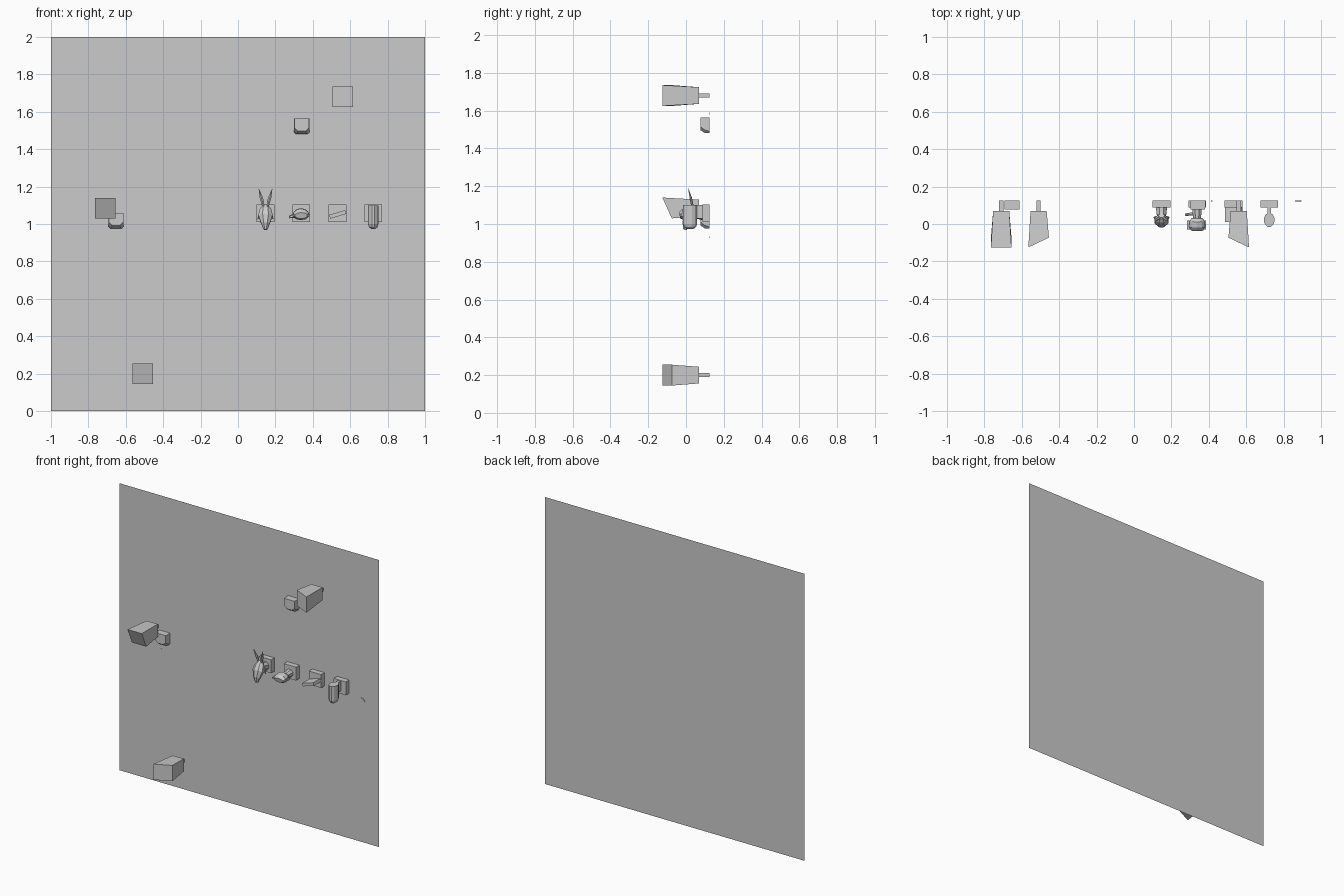
import bpy, bmesh, math
from mathutils import Vector, Matrix

if "Cube" in bpy.data.objects:
    bpy.data.objects.remove(bpy.data.objects["Cube"])

WALL = 0.125

def make(name, verts, faces):
    me = bpy.data.meshes.new(name)
    me.from_pydata(verts, [], faces)
    bm = bmesh.new()
    bm.from_mesh(me)
    if len(faces) > 1:
        bmesh.ops.recalc_face_normals(bm, faces=bm.faces)
    bm.to_mesh(me)
    bm.free()
    ob = bpy.data.objects.new(name, me)
    bpy.context.collection.objects.link(ob)
    return ob

def loft(name, rings):
    """Skin closed rings of equal size and cap both ends."""
    n = len(rings[0])
    verts = [v for r in rings for v in r]
    faces = [(k*n+i, k*n+(i+1) % n, (k+1)*n+(i+1) % n, (k+1)*n+i)
             for k in range(len(rings)-1) for i in range(n)]
    faces += [tuple(range(n)), tuple(range((len(rings)-1)*n, len(rings)*n))]
    return make(name, verts, faces)

def box(name, x0, x1, y0, y1, z0, z1, tilt=0):
    c = Vector(((x0+x1)/2, (y0+y1)/2, (z0+z1)/2))
    rot = Matrix.Rotation(tilt, 3, 'Y')
    ring = lambda y: [c + rot @ (Vector((x, y, z)) - c) for x, z in ((x0, z0), (x1, z0), (x1, z1), (x0, z1))]
    return loft(name, [ring(y0), ring(y1)])

def tube(name, stations, sides=8):
    """Stations: (centre, radius x, radius across); follows the path in the yz plane."""
    rings = []
    for i, (c, rx, rt) in enumerate(stations):
        a, b = Vector(stations[max(i-1, 0)][0]), Vector(stations[min(i+1, len(stations)-1)][0])
        d = (b - a).normalized()
        u = Vector((1, 0, 0))
        u = (u - d * u.dot(d)).normalized()
        w = d.cross(u)
        rings.append([Vector(c) + u*rx*math.cos(t) + w*rt*math.sin(t)
                      for t in (2*math.pi*(k+.5)/sides for k in range(sides))])
    return loft(name, rings)

# wall panel
make("wall", [(-1, WALL, 0), (1, WALL, 0), (1, WALL, 2), (-1, WALL, 2)], [(0, 1, 2, 3)])

# hooded wall cameras: front corner depths ordered bottom-left, bottom-right, top-right, top-left
def camera(x, z, depths):
    sq = ((-1, -1), (1, -1), (1, 1), (-1, 1))
    back = [(x+.043*a, .07, z+.044*b) for a, b in sq]
    front = [(x+.055*a, d, z+.055*b) for (a, b), d in zip(sq, depths)]
    loft("camera_housing", [back, front])
    box("camera_stem", x-.011, x+.011, .07, WALL, z-.011, z+.011)

camera(-.71, 1.085, (-.075, -.075, -.125, -.125))
camera(-.51, .20, (-.125, -.073, -.073, -.125))
camera(.56, 1.68, (-.073, -.125, -.125, -.073))

# small wall boxes with chamfered lower corners
def wall_box(x, z):
    def ring(y, w, b, c):
        return [(x-w, y, z+.042), (x+w, y, z+.042), (x+w, y, z-b+c), (x+w-c, y, z-b),
                (x-w+c, y, z-b), (x-w, y, z-b+c)]
    loft("wall_box", [ring(WALL, .041, .042, .01), ring(.10, .041, .042, .016), ring(.077, .039, .026, .018)])

wall_box(-.652, 1.018)
wall_box(.341, 1.523)

# mounting plaques
for x in (.147, .339, .532, .723):
    box("plaque", x-.047, x+.047, .088, WALL, 1.01, 1.103)

# mounted hare head: neck, head and two ears
tube("hare_neck", [((.147, .09, 1.05), .032, .032), ((.147, .04, 1.06), .026, .028)])
tube("hare_head", [((.147, .045, 1.098), .016, .014), ((.147, .03, 1.075), .034, .028),
                   ((.147, .015, 1.045), .041, .031), ((.147, .0, 1.005), .026, .021),
                   ((.147, -.005, .97), .01, .01)])
for s in (-1, 1):
    tube("hare_ear", [((.147+s*.01, .035, 1.09), .007, .007), ((.147+s*.022, .025, 1.14), .010, .006),
                      ((.147+s*.036, .012, 1.187), .001, .001)], 6)
    tube("hare_cheek", [((.147+s*.025, .03, 1.06), .012, .014), ((.147+s*.042, .035, 1.025), .002, .003)], 6)

# mounted wide head with a side arm
tube("wide_neck", [((.337, .09, 1.05), .028, .028), ((.337, .02, 1.05), .022, .02)])
tube("wide_head", [((.337, .032, 1.055), .03, .018), ((.337, .015, 1.053), .042, .032),
                   ((.337, -.015, 1.05), .045, .03), ((.337, -.034, 1.045), .034, .017)], 10)
box("wide_brim", .283, .385, -.03, .02, 1.042, 1.052)
tube("side_arm", [((.325, .055, 1.045), .01, .01), ((.274, .05, 1.038), .008, .007)], 6)

# tilted plank
box("tilted_plank", .488, .578, .01, .09, 1.041, 1.062, math.radians(-17))

# hanging rounded column on a short peg
box("column_peg", .714, .732, .05, .09, 1.03, 1.10)
tube("column", [((.723, .022, 1.10), .029, .038), ((.723, .022, 1.0), .029, .038),
                ((.723, .022, .984), .024, .032), ((.723, .022, .974), .012, .018)], 12)

# tiny studs and a small wall hook
for x, z in ((.415, 1.585), (-.68, .93)):
    box("stud", x-.004, x+.004, .121, WALL, z-.004, z+.004)
box("hook_bar", .862, .879, .121, WALL, .996, 1.003, .3)
box("hook_end", .879, .895, .121, WALL, .983, .99, .9)
